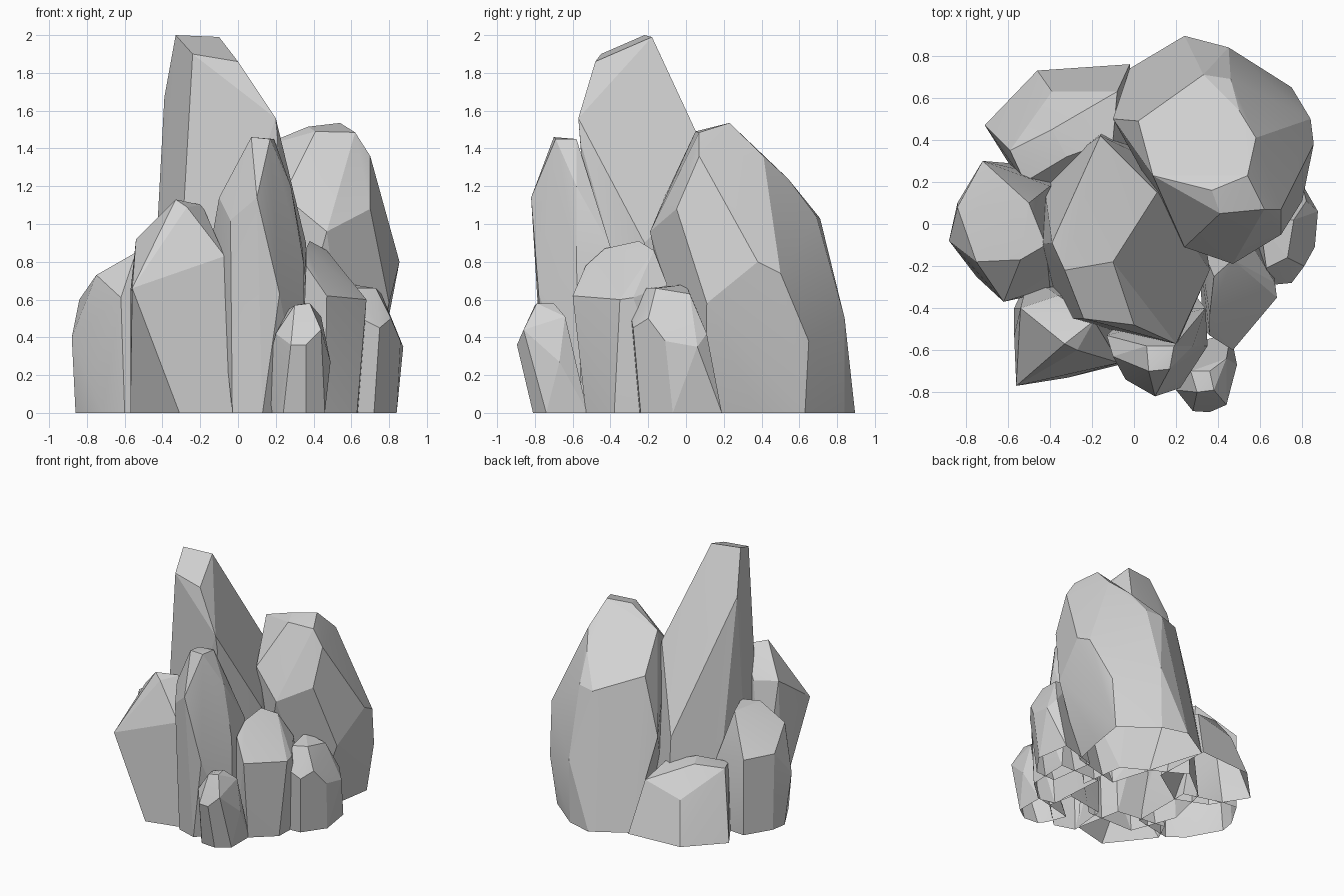
import bpy
import bmesh
from math import radians
from mathutils import Vector

GROUND = 0.0
FLATNESS = radians(3)
SMOOTHNESS = radians(15)

default_cube = bpy.data.objects.get("Cube")
if default_cube:
    bpy.data.objects.remove(default_cube, do_unlink=True)


def make_material(name, grey):
    """Create one flat grey material."""
    material = bpy.data.materials.new(name)
    material.use_nodes = True
    colour = (grey, grey, grey, 1)
    material.diffuse_color = colour
    shader = material.node_tree.nodes["Principled BSDF"]
    shader.inputs["Base Color"].default_value = colour
    shader.inputs["Roughness"].default_value = 0.9
    return material


stone_grey = make_material("stone grey", 0.65)


def remove_buried_corners(mesh, hull):
    """Drop the corners that lie inside the hull."""
    buried = {item for key in ("geom_interior", "geom_unused")
              for item in hull[key] if isinstance(item, bmesh.types.BMVert)}
    loose = [vert for vert in mesh.verts if vert in buried or not vert.link_faces]
    bmesh.ops.delete(mesh, geom=loose, context="VERTS")


def open_underside(mesh):
    """Remove the faces resting on the ground."""
    resting = [face for face in mesh.faces
               if all(abs(vert.co.z - GROUND) < 0.001 for vert in face.verts)]
    bmesh.ops.delete(mesh, geom=resting, context="FACES")


def stone(name, crown, shoulder, footing):
    """Wrap a faceted stone around its crown, shoulder and ground outline."""
    mesh = bmesh.new()
    for corner in crown + shoulder:
        mesh.verts.new(Vector(corner))
    for x, y in footing:
        mesh.verts.new(Vector((x, y, GROUND)))

    hull = bmesh.ops.convex_hull(mesh, input=list(mesh.verts))
    remove_buried_corners(mesh, hull)
    bmesh.ops.dissolve_limit(mesh, angle_limit=FLATNESS,
                             verts=list(mesh.verts), edges=list(mesh.edges))
    bmesh.ops.recalc_face_normals(mesh, faces=list(mesh.faces))
    open_underside(mesh)

    data = bpy.data.meshes.new(name)
    mesh.to_mesh(data)
    mesh.free()
    data.materials.append(stone_grey)
    rock = bpy.data.objects.new(name, data)
    bpy.context.collection.objects.link(rock)

    bpy.ops.object.select_all(action="DESELECT")
    rock.select_set(True)
    bpy.context.view_layer.objects.active = rock
    bpy.ops.object.shade_smooth_by_angle(angle=SMOOTHNESS)


# Tall leaning spire in the middle
stone(
    "tall_spire",
    crown=[(-.33, -.22, 2), (-.1, -.18, 1.99), (0, -.48, 1.86), (-.24, -.45, 1.9)],
    shoulder=[(.2, -.57, 1.56), (.21, -.56, 1.44), (-.39, -.09, 1.67),
              (.36, -.22, .9), (.11, .15, 1.28), (-.16, .42, .68), (-.31, .19, .9),
              (-.42, .13, .6)],
    footing=[(-.48, -.1), (-.4, .25), (-.15, .45), (.3, .2), (.35, -.15),
             (.05, -.45), (-.35, -.45)],
)

# Broad boulder at the back
stone(
    "back_boulder",
    crown=[(.37, .16, 1.515), (.54, .23, 1.535), (.62, .07, 1.485), (.41, .05, 1.49)],
    shoulder=[(.58, .41, 1.36), (.5, .54, 1.24), (.46, .69, 1.04), (.33, .71, 1.03),
              (.02, .49, 1.15), (.09, .23, 1.4), (.24, -.11, 1.15), (.47, -.19, .96),
              (.7, .07, 1.36), (.7, -.05, 1.08), (.855, .38, .8), (.84, .5, .74),
              (.8, .11, .58), (.75, .65, .38), (.45, .84, .5), (-.1, .5, .7)],
    footing=[(.24, .895), (.44, .84), (.7, .63), (.66, .38), (.6, .1), (.2, 0), (-.02, .74)],
)

# Low slab behind the spire
stone(
    "back_slab",
    crown=[(-.52, .2, .5), (-.1, .4, .47), (-.32, .32, .54), (-.39, .45, .54), (-.59, .35, .52)],
    shoulder=[(-.39, .63, .32), (-.08, .63, .4)],
    footing=[(-.46, .73), (-.02, .76), (-.71, .47), (-.54, .2), (0, .3), (-.3, .1)],
)

# Rounded boulder at the side
stone(
    "side_boulder",
    crown=[(-.54, -.17, .85), (-.5, .1, .86), (-.42, -.1, .86)],
    shoulder=[(-.75, -.18, .73), (-.72, .3, .6), (-.84, .08, .6), (-.88, -.08, .4),
              (-.62, -.37, .61), (-.75, -.25, .25), (-.4, .18, .5), (-.4, -.3, .5)],
    footing=[(-.86, -.02), (-.84, .1), (-.72, .3), (-.6, .29), (-.72, -.27),
             (-.6, -.36), (-.3, -.3), (-.3, .2)],
)

# Wedge leaning out at the front corner
stone(
    "front_wedge",
    crown=[(-.33, -.57, 1.13), (-.27, -.6, 1.09), (-.19, -.46, 1.1)],
    shoulder=[(-.54, -.4, .92), (-.57, -.53, .64), (-.56, -.77, .66), (-.07, -.66, .83),
              (-.36, -.34, .9)],
    footing=[(-.57, -.4), (-.31, -.73), (-.03, -.66), (-.5, -.25), (-.1, -.3)],
)

# Narrow pointed stone at the front
stone(
    "front_spire",
    crown=[(.06, -.58, 1.44), (.19, -.58, 1.45), (.17, -.69, 1.45), (.07, -.7, 1.46)],
    shoulder=[(-.1, -.63, 1.14), (-.13, -.53, .97), (-.04, -.74, 1.02), (.1, -.82, 1.14),
              (.28, -.58, 1.2), (.34, -.4, .88), (.35, -.58, .78), (.22, -.78, .63)],
    footing=[(-.03, -.7), (.13, -.75), (.34, -.55), (.3, -.35), (0, -.4)],
)

# Small pebble at the very front
stone(
    "front_pebble",
    crown=[(.3, -.8, .57), (.38, -.79, .58), (.36, -.7, .58), (.27, -.7, .55)],
    shoulder=[(.44, -.64, .51), (.44, -.86, .44), (.36, -.895, .36), (.28, -.89, .36),
              (.2, -.79, .42), (.49, -.67, .27), (.13, -.65, .12)],
    footing=[(.14, -.6), (.2, -.75), (.24, -.8), (.36, -.81), (.46, -.74), (.46, -.52)],
)

# Small pebble at the side
stone(
    "side_pebble",
    crown=[(.63, -.21, .66), (.73, -.16, .66), (.76, .02, .63), (.6, 0, .68)],
    shoulder=[(.65, -.29, .5), (.75, -.28, .45), (.81, -.2, .5), (.86, -.11, .38),
              (.875, .06, .35), (.82, .11, .42)],
    footing=[(.72, -.24), (.84, -.07), (.8, .19), (.5, .1), (.55, -.25)],
)

# Sloping block between the two pebbles
stone(
    "middle_block",
    crown=[(.38, -.25, .91), (.36, -.43, .87), (.47, -.17, .86)],
    shoulder=[(.36, -.53, .78), (.47, -.6, .62), (.68, -.35, .6), (.67, -.28, .61),
              (.56, -.1, .68)],
    footing=[(.46, -.53), (.63, -.38), (.64, -.05), (.3, -.05), (.33, -.5)],
)
